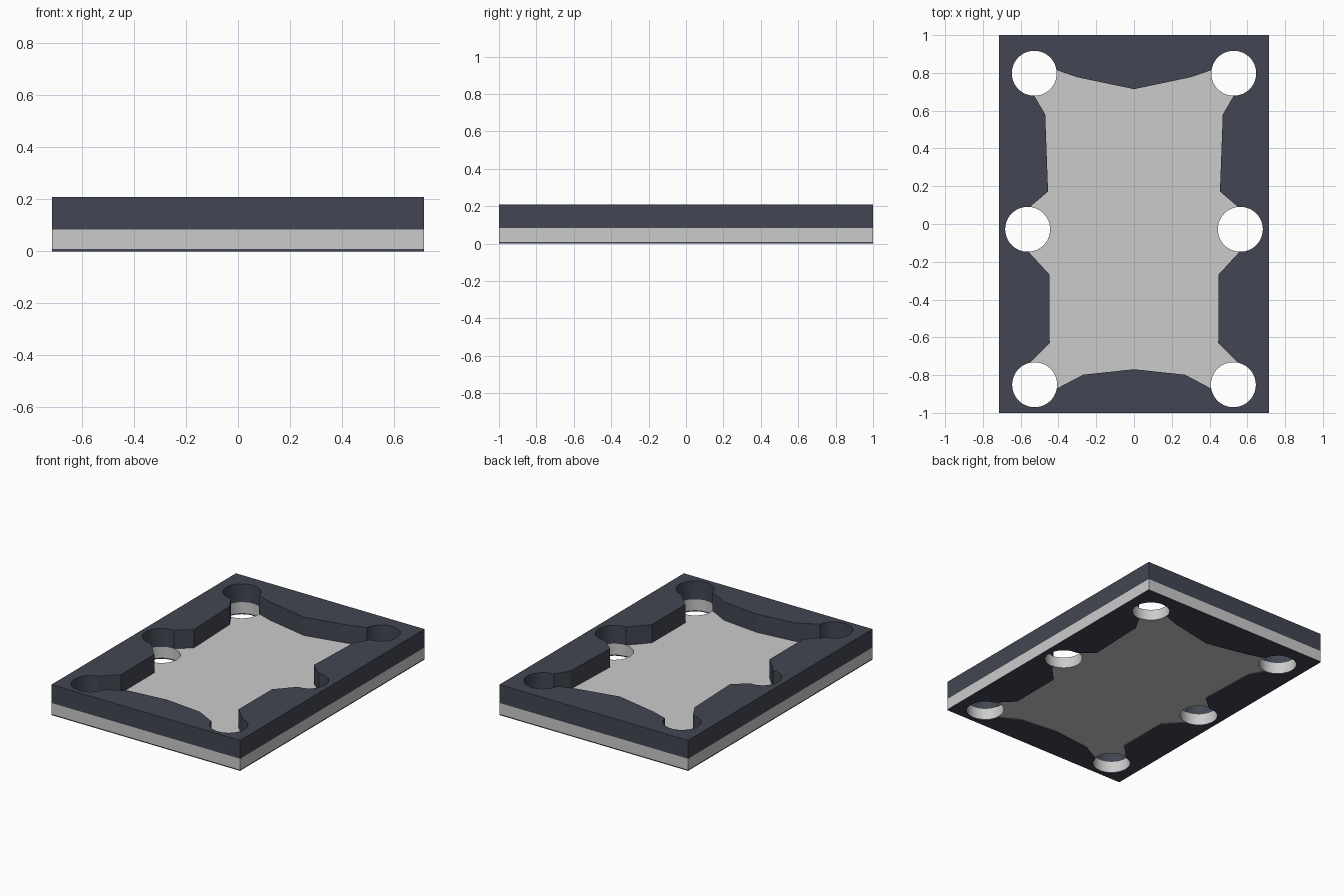
import bpy, bmesh
from math import radians, cos, sin

if "Cube" in bpy.data.objects:
    bpy.data.objects.remove(bpy.data.objects["Cube"])

W, L, R = 0.716, 1.0, 0.119
Z_RIM, Z_BED, Z_TOP = 0.008, 0.083, 0.209
POCKETS = [(0.528, 0.798), (0.563, -0.028), (0.526, -0.851)]

dark = bpy.data.materials.new("dark_frame")
dark.diffuse_color = (0.055, 0.062, 0.085, 1)
dark.use_nodes = True
dark.node_tree.nodes["Principled BSDF"].inputs["Base Color"].default_value = dark.diffuse_color


def arc(centre, a0, a1, n):
    return [(centre[0] + R * cos(radians(a0 + (a1 - a0) * i / n)),
             centre[1] + R * sin(radians(a0 + (a1 - a0) * i / n))) for i in range(n + 1)]


def plate(name, loops, z0, z1, mat=None):
    """Filled outline with openings, extruded from z0 to z1."""
    cu = bpy.data.curves.new(name, 'CURVE')
    cu.dimensions = '2D'
    cu.fill_mode = 'BOTH'
    cu.extrude = (z1 - z0) / 2
    for pts in loops:
        sp = cu.splines.new('POLY')
        sp.points.add(len(pts) - 1)
        for p, (x, y) in zip(sp.points, pts):
            p.co = (x, y, 0, 1)
        sp.use_cyclic_u = True
    ob = bpy.data.objects.new(name, cu)
    bpy.context.collection.objects.link(ob)
    bpy.ops.object.select_all(action='DESELECT')
    ob.select_set(True)
    bpy.context.view_layer.objects.active = ob
    bpy.ops.object.convert(target='MESH')
    ob = bpy.context.view_layer.objects.active
    bm = bmesh.new()
    bm.from_mesh(ob.data)
    bmesh.ops.remove_doubles(bm, verts=bm.verts, dist=1e-5)
    bmesh.ops.recalc_face_normals(bm, faces=bm.faces)
    bmesh.ops.translate(bm, verts=bm.verts, vec=(0, 0, (z0 + z1) / 2))
    bm.to_mesh(ob.data)
    bm.free()
    ob.name = name
    ob.data.materials.clear()
    if mat:
        ob.data.materials.append(mat)
    bpy.ops.object.shade_smooth_by_angle(angle=radians(12))
    return ob


# right half of the frame opening, top to bottom, wrapping round each pocket
half = [(0, 0.714), (0.30, 0.777)]
half += arc(POCKETS[0], 172, -90, 36)
half += [(0.47, 0.58), (0.455, 0.172)]
half += arc(POCKETS[1], 96, -92, 28)
half += [(0.447, -0.268), (0.446, -0.63)]
half += arc(POCKETS[2], 78, -170, 36)
half += [(0.27, -0.798), (0, -0.769)]
opening = half + [(-x, y) for x, y in reversed(half[1:-1])]

outline = [(-W, -L), (W, -L), (W, L), (-W, L)]
holes = [arc((s * x, y), 0, 352.5, 47) for x, y in POCKETS for s in (1, -1)]

# thin lower rim, drilled bed and upper cushion frame
plate("lower_rim", [outline, opening], 0, Z_RIM, dark)
plate("bed_slab", [outline] + holes, Z_RIM, Z_BED)
plate("upper_frame", [outline, opening], Z_BED, Z_TOP, dark)
